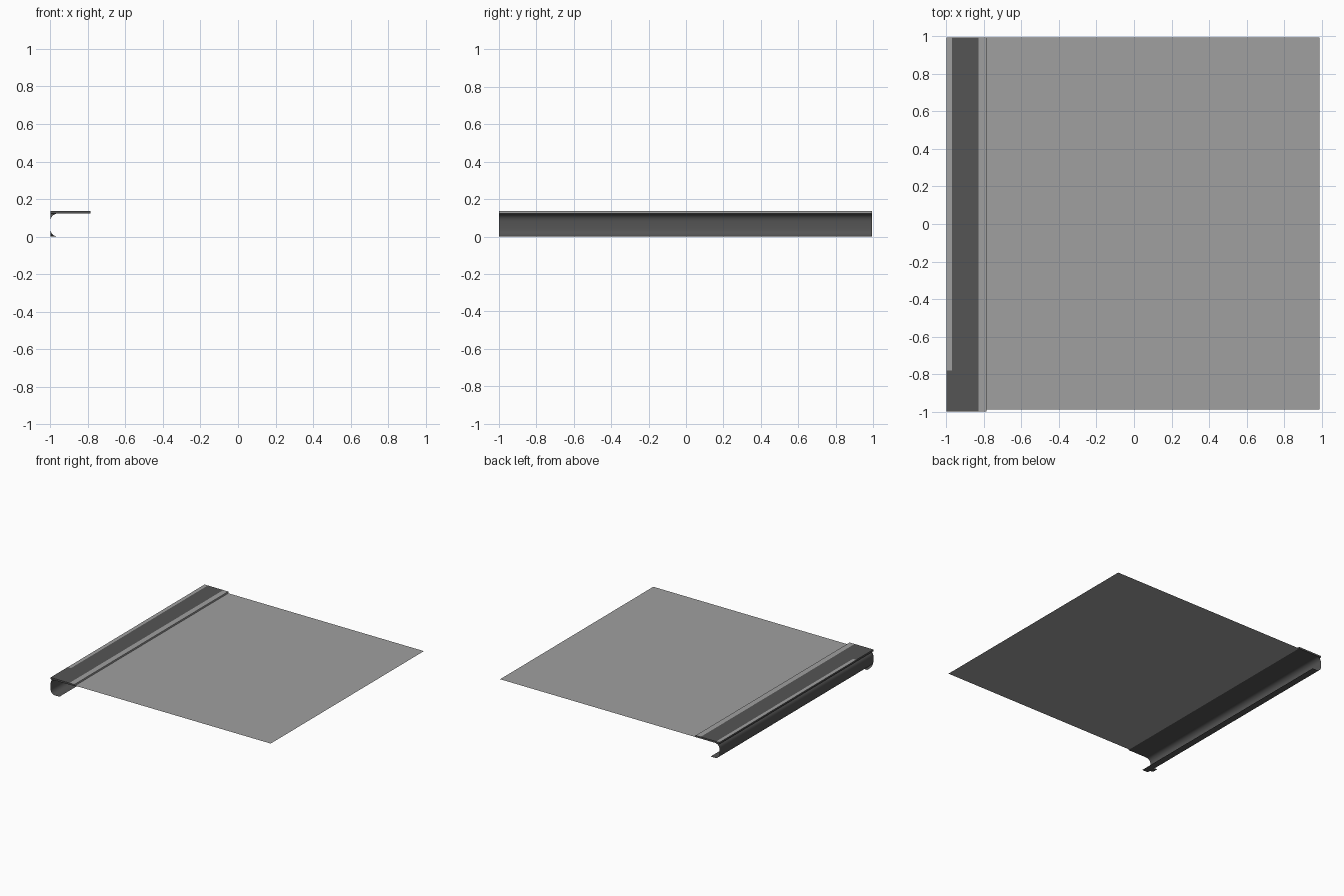
import bpy, bmesh, math

if "Cube" in bpy.data.objects:
    bpy.data.objects.remove(bpy.data.objects["Cube"])


def material(name, v):
    m = bpy.data.materials.new(name)
    m.diffuse_color = (v, v, v, 1)
    m.use_nodes = True
    m.node_tree.nodes["Principled BSDF"].inputs["Base Color"].default_value = m.diffuse_color
    return m


LIGHT = material("light grey", 0.35)
DARK = material("dark grey", 0.09)
Z_TOP, Z_LOW = 0.137, 0.123      # top and underside of the edge slab


def finish(bm, name, mats):
    me = bpy.data.meshes.new(name)
    bm.to_mesh(me)
    bm.free()
    for m in mats:
        me.materials.append(m)
    ob = bpy.data.objects.new(name, me)
    bpy.context.collection.objects.link(ob)
    return ob


def quad(bm, pts, mat=0):
    f = bm.faces.new([bm.verts.new(p) for p in pts])
    f.material_index = mat
    return f


# thin floor sheet
bm = bmesh.new()
x0, x1, y0, y1, z = -0.785, 0.99, -0.99, 0.995, Z_LOW
quad(bm, [(x0, y0, z), (x1, y0, z), (x1, y1, z), (x0, y1, z)])
finish(bm, "floor_sheet", [LIGHT])

# edge slab: light borders, dark middle band and dark corner patch
bm = bmesh.new()
xs, ys = [-1, -0.97, -0.83, -0.785], [-1, -0.78, 0.995]
for i in range(3):
    for j in range(2):
        a, b, c, d = xs[i], xs[i + 1], ys[j], ys[j + 1]
        dark = i == 1 or (i == 0 and j == 0)
        quad(bm, [(a, c, Z_TOP), (b, c, Z_TOP), (b, d, Z_TOP), (a, d, Z_TOP)], int(dark))
a, b, c, d = xs[0], xs[-1], ys[0], ys[-1]
quad(bm, [(a, c, Z_LOW), (a, d, Z_LOW), (b, d, Z_LOW), (b, c, Z_LOW)], 1)
quad(bm, [(a, c, Z_LOW), (b, c, Z_LOW), (b, c, Z_TOP), (a, c, Z_TOP)], 1)
quad(bm, [(b, d, Z_LOW), (a, d, Z_LOW), (a, d, Z_TOP), (b, d, Z_TOP)], 1)
quad(bm, [(a, d, Z_LOW), (a, c, Z_LOW), (a, c, Z_TOP), (a, d, Z_TOP)], 1)
quad(bm, [(b, c, Z_LOW), (b, d, Z_LOW), (b, d, Z_TOP), (b, c, Z_TOP)], 0)
bmesh.ops.remove_doubles(bm, verts=bm.verts, dist=1e-5)
finish(bm, "edge_slab", [LIGHT, DARK])

# rounded nosing profile as (depth from the edge, height), top to bottom
R = 0.04
profile = []
for k in range(7):
    t = math.radians(90 + 15 * k)
    profile.append((R + R * math.cos(t), Z_LOW - R + R * math.sin(t)))
for k in range(7):
    t = math.radians(180 + 15 * k)
    profile.append((R + R * math.cos(t), R + R * math.sin(t)))
profile.append((0.08, 0.0))


def nosing(name, start, end):
    """Open curved strip between two points given for each depth."""
    bm = bmesh.new()
    for (d0, z0), (d1, z1) in zip(profile, profile[1:]):
        quad(bm, [(*end(d0), z0), (*end(d1), z1), (*start(d1), z1), (*start(d0), z0)])
    bmesh.ops.remove_doubles(bm, verts=bm.verts, dist=1e-5)
    for f in bm.faces:
        f.smooth = True
    finish(bm, name, [DARK])


# long nosing along the left edge, and its short mitred return at the corner
nosing("edge_nosing", lambda d: (-1 + d, -1), lambda d: (-1 + d, 0.995))
nosing("corner_nosing", lambda d: (-1 + d, -1 + d), lambda d: (-1, -1 + d))
